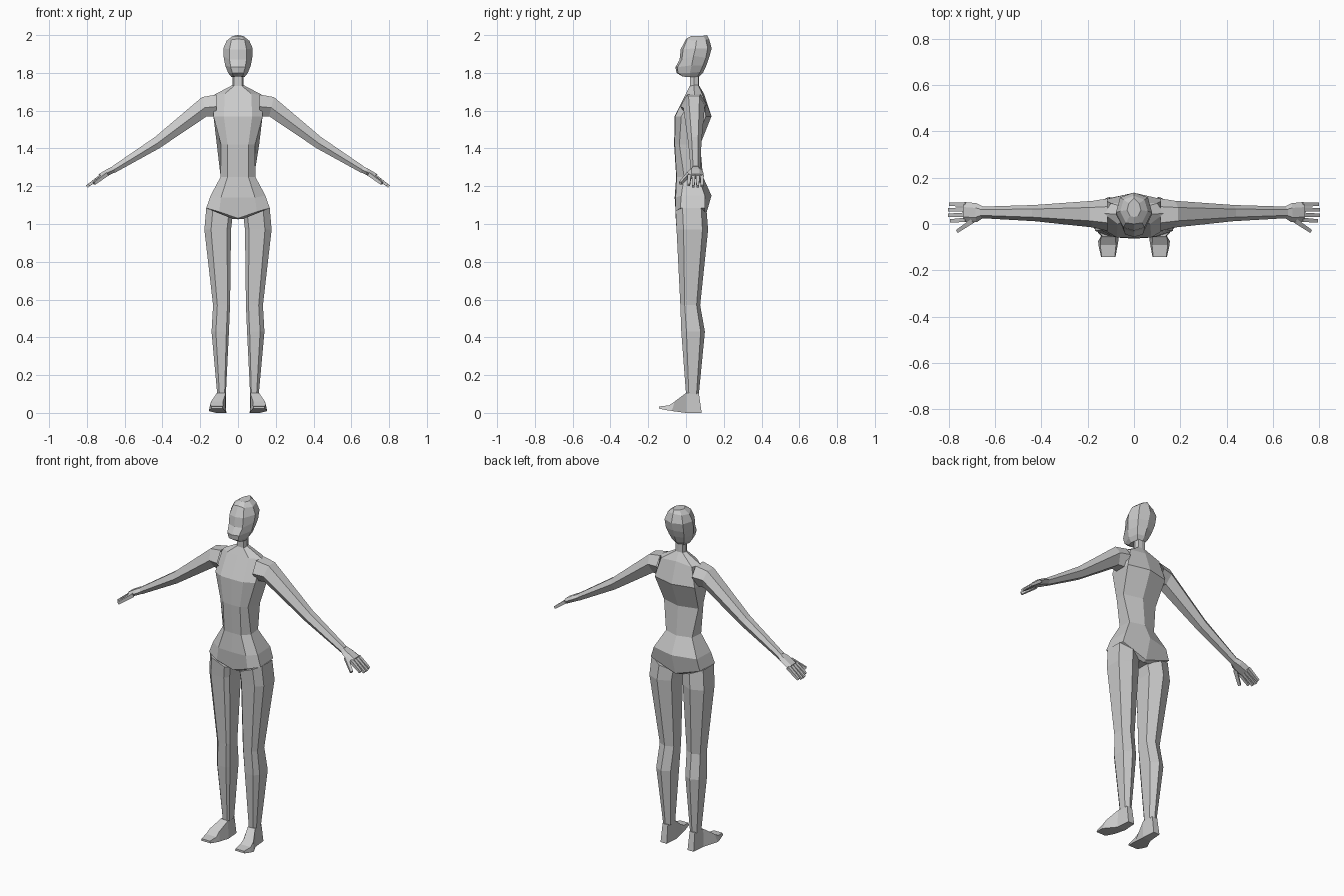
import bpy, bmesh
from mathutils import Vector

skin = bpy.data.materials.new("plain_grey")
skin.diffuse_color = (0.6, 0.6, 0.6, 1)


def loft(name, rings, cap0=True, cap1=True, mirror=False):
    """Skin a list of equal-length rings with flat quads."""
    bm = bmesh.new()
    vs = [[bm.verts.new(p) for p in r] for r in rings]
    n = len(rings[0])
    for a, b in zip(vs, vs[1:]):
        for i in range(n):
            j = (i + 1) % n
            bm.faces.new((a[i], a[j], b[j], b[i]))
    if cap0:
        bm.faces.new(vs[0][::-1])
    if cap1:
        bm.faces.new(vs[-1])
    bmesh.ops.recalc_face_normals(bm, faces=bm.faces)
    me = bpy.data.meshes.new(name)
    bm.to_mesh(me)
    bm.free()
    me.materials.append(skin)
    ob = bpy.data.objects.new(name, me)
    bpy.context.collection.objects.link(ob)
    if mirror:
        ob.modifiers.new("other_side", 'MIRROR')
    return ob


def symmetric(half):
    """Close a half ring (front centre ... back centre) across x = 0."""
    return half + [(-x, y, z) for x, y, z in half[-2:0:-1]]


# torso: front centre, front corner, side, back corner, back centre (x, y, z)
torso = [
    [(0, .02, 1.73), (.022, .02, 1.73), (.03, .042, 1.735), (.022, .065, 1.735), (0, .068, 1.735)],
    [(0, .00, 1.69), (.07, .00, 1.69), (.13, .045, 1.682), (.10, .09, 1.68), (0, .095, 1.69)],
    [(0, -.06, 1.57), (.075, -.058, 1.57), (.13, -.025, 1.57), (.13, .105, 1.57), (0, .135, 1.57)],
    [(0, -.063, 1.42), (.055, -.06, 1.42), (.09, -.035, 1.42), (.112, .045, 1.42), (0, .075, 1.42)],
    [(0, -.052, 1.25), (.055, -.05, 1.25), (.092, -.01, 1.25), (.085, .065, 1.25), (0, .09, 1.25)],
    [(0, -.06, 1.14), (.09, -.055, 1.14), (.145, -.025, 1.15), (.14, .10, 1.15), (0, .135, 1.15)],
    [(0, -.045, 1.03), (.10, -.055, 1.065), (.168, -.03, 1.085), (.16, .10, 1.085), (0, .10, 1.03)],
    [(0, -.03, 1.025), (.05, -.03, 1.03), (.09, .03, 1.04), (.05, .08, 1.03), (0, .08, 1.025)],
]
loft("torso", [symmetric(r) for r in torso], cap0=False)

# neck
loft("neck", [symmetric([(0, y0, z), (.022, y0, z), (.03, .042, z), (.022, y1, z), (0, y1 + .003, z)])
              for y0, y1, z in ((.02, .065, 1.73), (.02, .065, 1.80))], False, False)

# head: same ring layout, the lower rings pulled forward into the jaw
head = [
    [(0, -.02, 1.782), (.025, -.015, 1.78), (.035, .02, 1.778), (.025, .06, 1.78), (0, .068, 1.78)],
    [(0, -.05, 1.80), (.03, -.043, 1.80), (.052, .02, 1.80), (.04, .075, 1.805), (0, .09, 1.80)],
    [(0, -.056, 1.83), (.038, -.045, 1.83), (.068, .03, 1.84), (.05, .09, 1.84), (0, .108, 1.84)],
    [(0, -.034, 1.87), (.045, -.022, 1.87), (.077, .04, 1.89), (.058, .105, 1.88), (0, .122, 1.88)],
    [(0, -.028, 1.925), (.045, -.015, 1.925), (.078, .05, 1.93), (.06, .115, 1.93), (0, .136, 1.93)],
    [(0, .00, 1.98), (.035, .005, 1.975), (.06, .055, 1.97), (.045, .105, 1.975), (0, .122, 1.98)],
    [(0, .03, 1.996), (.018, .035, 1.994), (.03, .06, 1.994), (.022, .09, 1.996), (0, .112, 2.0)],
]
loft("head", [symmetric(r) for r in head])


# legs: inner x, outer x, front y, back y, height, outward rise of the ring
def leg_ring(xi, xo, yf, yb, z, rise=0):
    w, d = xo - xi, yb - yf
    outline = ((0, .15), (.15, 0), (.75, 0), (1, .22), (1, .82), (.5, 1), (0, .8))
    return [(xi + w * u, yf + d * v, z + rise * u) for u, v in outline]


loft("legs", [leg_ring(*r) for r in (
    (.03, .168, -.055, .11, 1.03, .055),
    (.037, .178, -.05, .117, .97),
    (.042, .132, -.03, .075, .57),
    (.048, .14, -.025, .10, .43),
    (.064, .11, .0, .068, .10))], cap1=False, mirror=True)

# feet: x range and heights of each upright section from heel to toe
loft("feet", [[(a, yb, z0), (b, yb, z0), (b - t, yt, z1), (a + t, yt, z1)]
              for a, b, yb, yt, z0, z1, t in (
    (.068, .108, .083, .068, .0, .105, .003),
    (.062, .115, .0, .0, .0, .105, .003),
    (.068, .155, -.075, -.06, .01, .06, .012),
    (.072, .152, -.10, -.09, .014, .04, .006),
    (.08, .142, -.142, -.142, .022, .034, .003))], mirror=True)


# arms: top point, bottom point (x, z) and depth range of each section
def arm_ring(top, bot, y0, y1):
    t, b = Vector(top), Vector(bot)
    outline = ((.25, 0), (.75, 0), (1, .45), (.75, 1), (.25, 1), (0, .55))
    pts = []
    for u, v in outline:
        p = t.lerp(b, v)
        pts.append((p.x, y0 + (y1 - y0) * u, p.y))
    return pts


loft("arms", [arm_ring(*r) for r in (
    ((.115, 1.685), (.115, 1.57), -.03, .11),
    ((.19, 1.672), (.165, 1.57), -.015, .10),
    ((.44, 1.46), (.418, 1.40), .012, .082),
    ((.665, 1.306), (.65, 1.272), .025, .075))], cap0=False, mirror=True)

# palms
loft("palms", [arm_ring(*r) for r in (
    ((.655, 1.308), (.645, 1.276), .028, .074),
    ((.685, 1.295), (.675, 1.262), .008, .09),
    ((.738, 1.264), (.726, 1.238), .008, .095))], mirror=True)


# fingers: slim square bars between two points
def finger(name, a, b, r):
    a, b = Vector(a), Vector(b)
    d = (b - a).normalized()
    side = d.cross(Vector((0, 0, 1))).normalized()
    up = side.cross(d)
    loft(name, [[p + side * s * k + up * t * k for s, t in ((-1, -1), (1, -1), (1, 1), (-1, 1))]
                for p, k in ((a, r), (b, r * .75))], mirror=True)


for i, (ya, yb, tip) in enumerate(((.018, .014, .79), (.04, .038, .80), (.062, .062, .80), (.084, .085, .795))):
    finger(f"finger_{i + 1}", (.725, ya, 1.254), (tip, yb, 1.198 + (.80 - tip) * .8), .0095)
finger("thumb", (.695, .015, 1.265), (.762, -.03, 1.215), .010)
